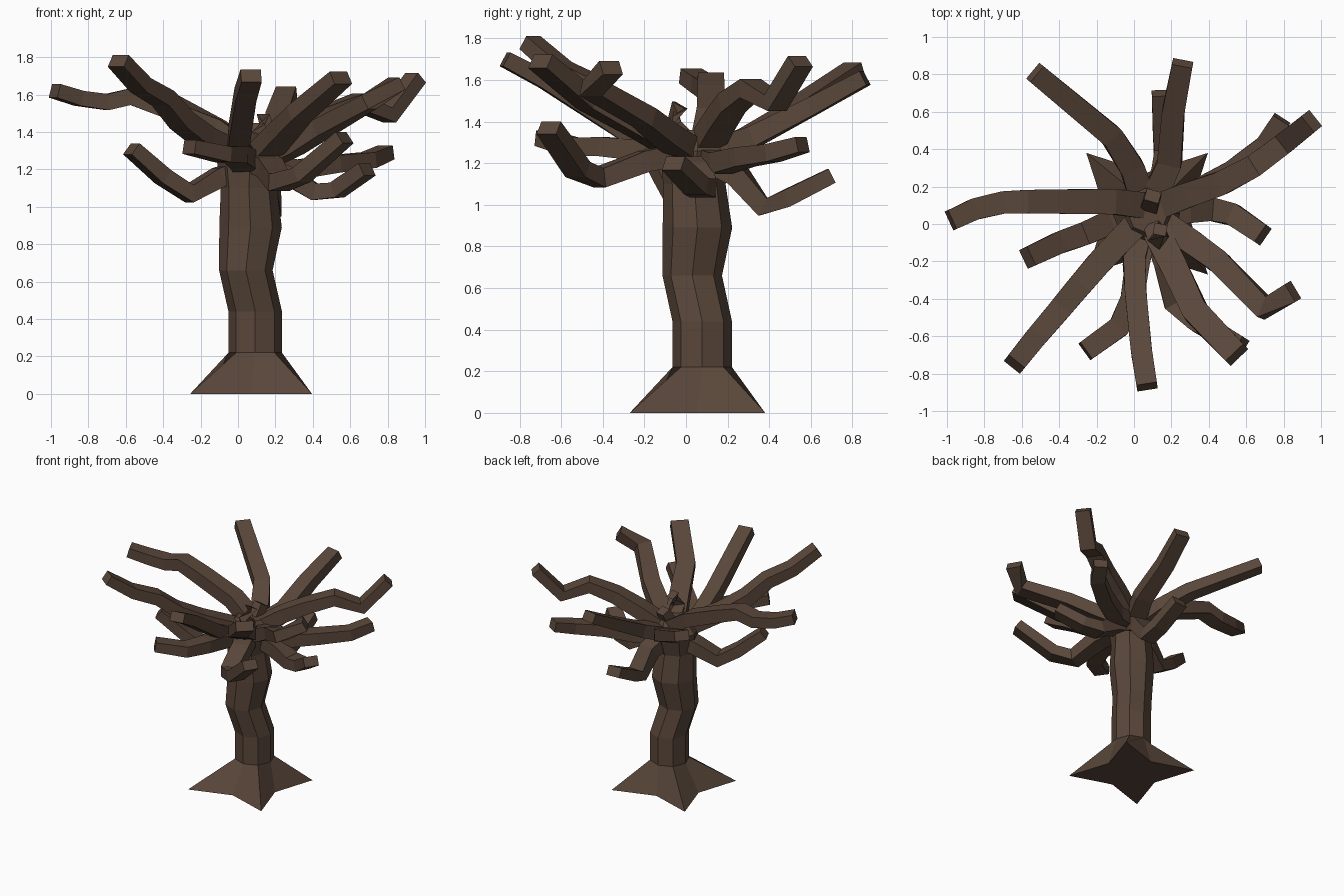
import bpy, bmesh, math
from mathutils import Vector

bark = bpy.data.materials.new("brown_bark")
bark.diffuse_color = (0.1, 0.062, 0.042, 1)


def finish(bm, name):
    bmesh.ops.recalc_face_normals(bm, faces=bm.faces)
    me = bpy.data.meshes.new(name)
    bm.to_mesh(me)
    bm.free()
    me.materials.append(bark)
    ob = bpy.data.objects.new(name, me)
    bpy.context.collection.objects.link(ob)


def skin(bm, rings):
    vs = [[bm.verts.new(p) for p in r] for r in rings]
    n = len(vs[0])
    for a, b in zip(vs, vs[1:]):
        for i in range(n):
            j = (i + 1) % n
            bm.faces.new((a[i], a[j], b[j], b[i]))
    bm.faces.new(vs[0][::-1])
    bm.faces.new(vs[-1])


# Trunk: octagonal rings (x, y, z, radius, radius at the diagonals);
# the lowest ring is a four-pointed root star
levels = [(0.07, 0.055, 0, 0.22, 0.46), (0.092, 0.078, 0.22, 0.143, 0.145),
          (0.092, 0.078, 0.44, 0.143, 0.145), (0.042, 0.03, 0.66, 0.143, 0.145),
          (0.067, 0.055, 0.89, 0.167, 0.165), (0.058, 0.04, 1.1, 0.15, 0.15),
          (0.065, 0.055, 1.26, 0.18, 0.18), (0.075, 0.06, 1.36, 0.11, 0.11)]
bm = bmesh.new()
skin(bm, [[(x + (rd if i % 2 else r) * math.cos(i * math.pi / 4),
            y + (rd if i % 2 else r) * math.sin(i * math.pi / 4), z) for i in range(8)]
          for x, y, z, r, rd in levels])
finish(bm, "trunk")


# Branch: rectangular section swept along a path, kept level sideways
def branch(name, path, w0=0.14, w1=0.11, t0=0.11, t1=0.075):
    pts = [Vector(p) for p in path]
    n = len(pts)
    rings = []
    for i, p in enumerate(pts):
        d = (pts[min(i + 1, n - 1)] - pts[max(i - 1, 0)]).normalized()
        side = d.cross(Vector((0, 0, 1))).normalized()
        up = side.cross(d)
        f = i / (n - 1)
        s = side * (w0 + (w1 - w0) * f) / 2
        u = up * (t0 + (t1 - t0) * f) / 2
        rings.append([p + s + u, p - s + u, p - s - u, p + s - u])
    bm = bmesh.new()
    skin(bm, rings)
    finish(bm, name)


# Upper branches
branch("branch_left", [(0.05, 0.1, 1.3), (-0.12, 0.12, 1.42), (-0.4, 0.12, 1.53),
                       (-0.57, 0.12, 1.59), (-0.7, 0.115, 1.56), (-0.85, 0.08, 1.58), (-0.98, 0.02, 1.62)])
branch("branch_back_left", [(0.05, 0.12, 1.24), (-0.01, 0.3, 1.32), (-0.12, 0.47, 1.42),
                            (-0.53, 0.81, 1.65)])
branch("branch_back", [(0.1, 0.12, 1.25), (0.19, 0.33, 1.33), (0.21, 0.6, 1.47), (0.26, 0.86, 1.61)])
branch("branch_right_back", [(0.12, 0.09, 1.28), (0.3, 0.16, 1.4), (0.47, 0.22, 1.49), (0.64, 0.31, 1.56),
                             (0.8, 0.43, 1.49), (0.95, 0.55, 1.69)])
branch("branch_right_front", [(0.12, 0.03, 1.25), (0.3, -0.09, 1.33), (0.45, -0.2, 1.42),
                              (0.7, -0.45, 1.56), (0.85, -0.36, 1.66)])
branch("branch_front_right", [(0.1, 0.0, 1.25), (0.22, -0.24, 1.38), (0.33, -0.47, 1.5),
                              (0.55, -0.7, 1.69)], 0.15, 0.13)
branch("branch_front", [(0.04, -0.02, 1.22), (0.0, -0.2, 1.3), (0.01, -0.38, 1.41),
                        (0.04, -0.68, 1.6), (0.07, -0.87, 1.7)], 0.12)
branch("branch_front_left", [(0.03, 0.02, 1.26), (-0.18, -0.2, 1.37), (-0.3, -0.34, 1.46),
                             (-0.4, -0.46, 1.58), (-0.52, -0.6, 1.65), (-0.64, -0.75, 1.78)])

# Lower branches
branch("low_branch_back", [(0.1, 0.1, 1.22), (0.15, 0.25, 1.14), (0.17, 0.37, 0.99),
                           (0.16, 0.48, 1.03), (0.15, 0.7, 1.14)])
branch("low_branch_right_back", [(0.12, 0.1, 1.22), (0.32, 0.17, 1.2), (0.52, 0.28, 1.23),
                                 (0.7, 0.42, 1.25), (0.79, 0.56, 1.29)], 0.13, 0.1)
branch("low_branch_right", [(0.12, 0.06, 1.22), (0.28, 0.07, 1.16), (0.41, 0.08, 1.08),
                            (0.53, 0.05, 1.09), (0.69, -0.06, 1.2)])
branch("low_branch_front_right", [(0.1, 0.0, 1.25), (0.17, -0.2, 1.21), (0.22, -0.42, 1.13),
                                  (0.34, -0.52, 1.17), (0.57, -0.66, 1.37)])
branch("low_branch_front", [(0.06, 0.0, 1.22), (0.02, -0.2, 1.26), (-0.01, -0.4, 1.28),
                            (-0.08, -0.55, 1.28), (-0.26, -0.68, 1.32)])
branch("low_branch_left", [(0.05, 0.05, 1.2), (-0.1, 0.02, 1.16), (-0.26, -0.05, 1.07),
                           (-0.4, -0.1, 1.16), (-0.57, -0.18, 1.31)])

# Short stubs on the crown
branch("stub_front", [(0.1, 0.0, 1.3), (0.13, -0.08, 1.39), (0.14, -0.03, 1.48)], 0.1, 0.07, 0.09, 0.07)
branch("stub_back", [(0.08, 0.08, 1.3), (0.1, 0.15, 1.43)], 0.1, 0.08, 0.09, 0.07)
